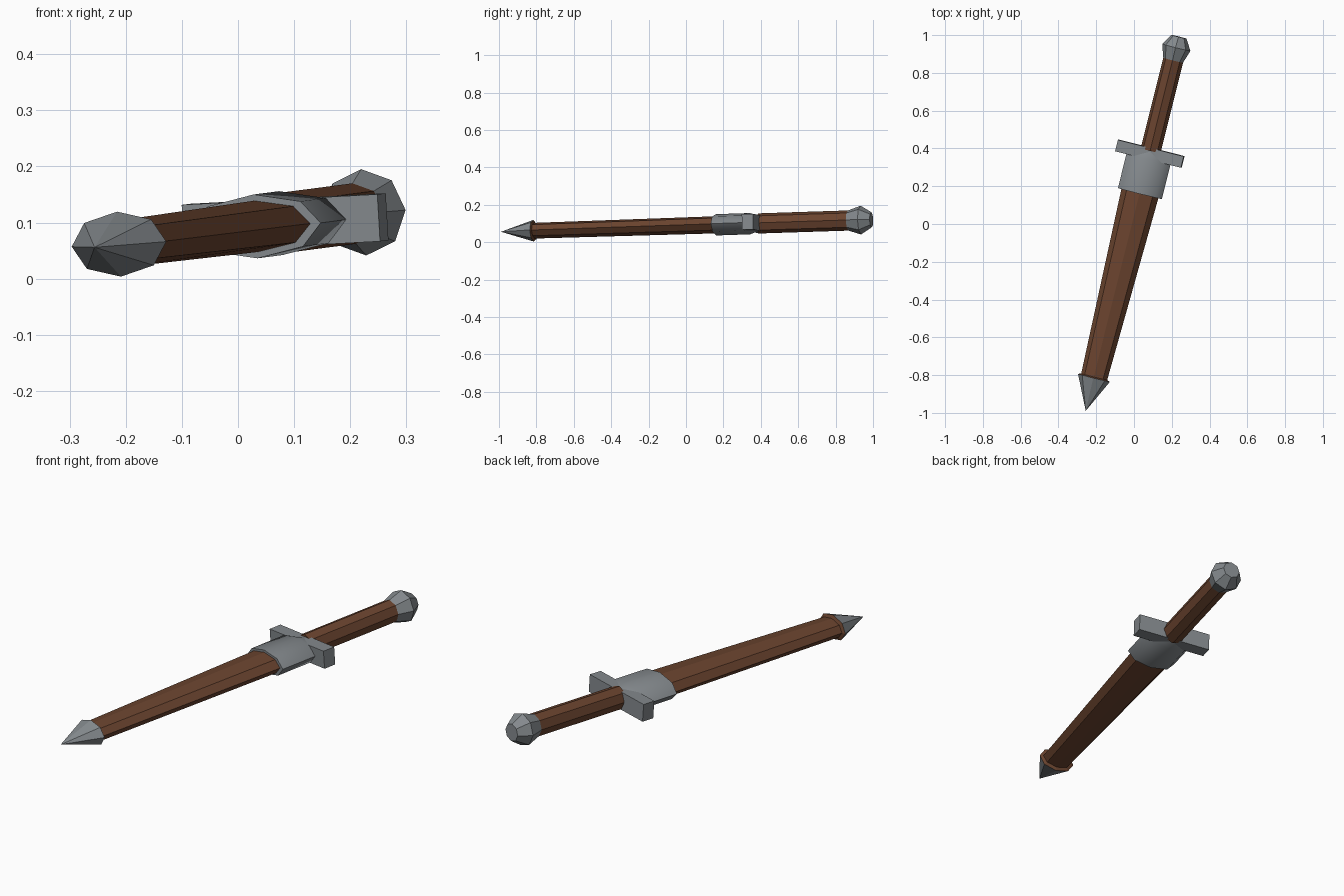
import bpy, bmesh, math
from mathutils import Matrix

cube = bpy.data.objects.get("Cube")
if cube:
    bpy.data.objects.remove(cube)


def material(name, color):
    mat = bpy.data.materials.new(name)
    mat.use_nodes = True
    mat.diffuse_color = color
    bsdf = mat.node_tree.nodes["Principled BSDF"]
    bsdf.inputs["Base Color"].default_value = color
    bsdf.inputs["Roughness"].default_value = 0.8
    return mat


brown = material("brown_leather", (0.145, 0.057, 0.028, 1))
steel = material("grey_steel", (0.23, 0.25, 0.265, 1))

# The dagger is modelled along local y, then laid down turned, pitched and rolled
POSE = (Matrix.Translation((-0.009, 0, 0.088))
        @ Matrix.Rotation(math.radians(-14), 4, 'Z')
        @ Matrix.Rotation(math.radians(1.8), 4, 'X')
        @ Matrix.Rotation(math.radians(-3), 4, 'Y'))


def finish(name, bm, mat):
    bmesh.ops.recalc_face_normals(bm, faces=bm.faces)
    mesh = bpy.data.meshes.new(name)
    bm.to_mesh(mesh)
    bm.free()
    mesh.materials.append(mat)
    obj = bpy.data.objects.new(name, mesh)
    bpy.context.collection.objects.link(obj)
    obj.matrix_world = POSE
    return obj


def loft(name, rings, mat, sides=8):
    """Join elliptical rings (y, half width, half height); zero width is a point."""
    bm = bmesh.new()
    loops = []
    for y, w, h in rings:
        if w == 0:
            loops.append([bm.verts.new((0, y, 0))] * sides)
            continue
        angles = [math.tau * i / sides for i in range(sides)]
        loops.append([bm.verts.new((w * math.cos(a), y, h * math.sin(a))) for a in angles])
    for a, b in zip(loops, loops[1:]):
        for i in range(sides):
            j = (i + 1) % sides
            bm.faces.new(list(dict.fromkeys((a[i], a[j], b[j], b[i]))))
    for loop in (loops[0], loops[-1]):
        if loop[0] is not loop[1]:
            bm.faces.new(loop)
    return finish(name, bm, mat)


# Scabbard with a small flare where it meets the metal tip
loft("scabbard", [(-0.84, 0.087, 0.058), (-0.834, 0.071, 0.042), (0.2, 0.102, 0.046)], brown)
loft("scabbard_tip", [(-1.02, 0, 0), (-0.84, 0.087, 0.058)], steel)

# Scabbard collar, softly shaded, narrowing into the guard
collar = loft("scabbard_collar", [(0.166, 0.12, 0.057), (0.353, 0.12, 0.057),
                                  (0.4, 0.09, 0.04)], steel)
bpy.ops.object.select_all(action='DESELECT')
collar.select_set(True)
bpy.context.view_layer.objects.active = collar
bpy.ops.object.shade_smooth_by_angle(angle=math.radians(40))

# Guard bar
bm = bmesh.new()
bmesh.ops.create_cube(bm, size=1, matrix=Matrix.Translation((0, 0.384, 0))
                      @ Matrix.Diagonal((0.36, 0.062, 0.084, 1)))
finish("guard", bm, steel)

# Grip and faceted pommel
loft("grip", [(0.4, 0.054, 0.054), (0.9, 0.054, 0.054)], brown)
loft("pommel", [(0.888, 0.052, 0.052), (0.964, 0.077, 0.077), (1.022, 0.041, 0.041)], steel)
